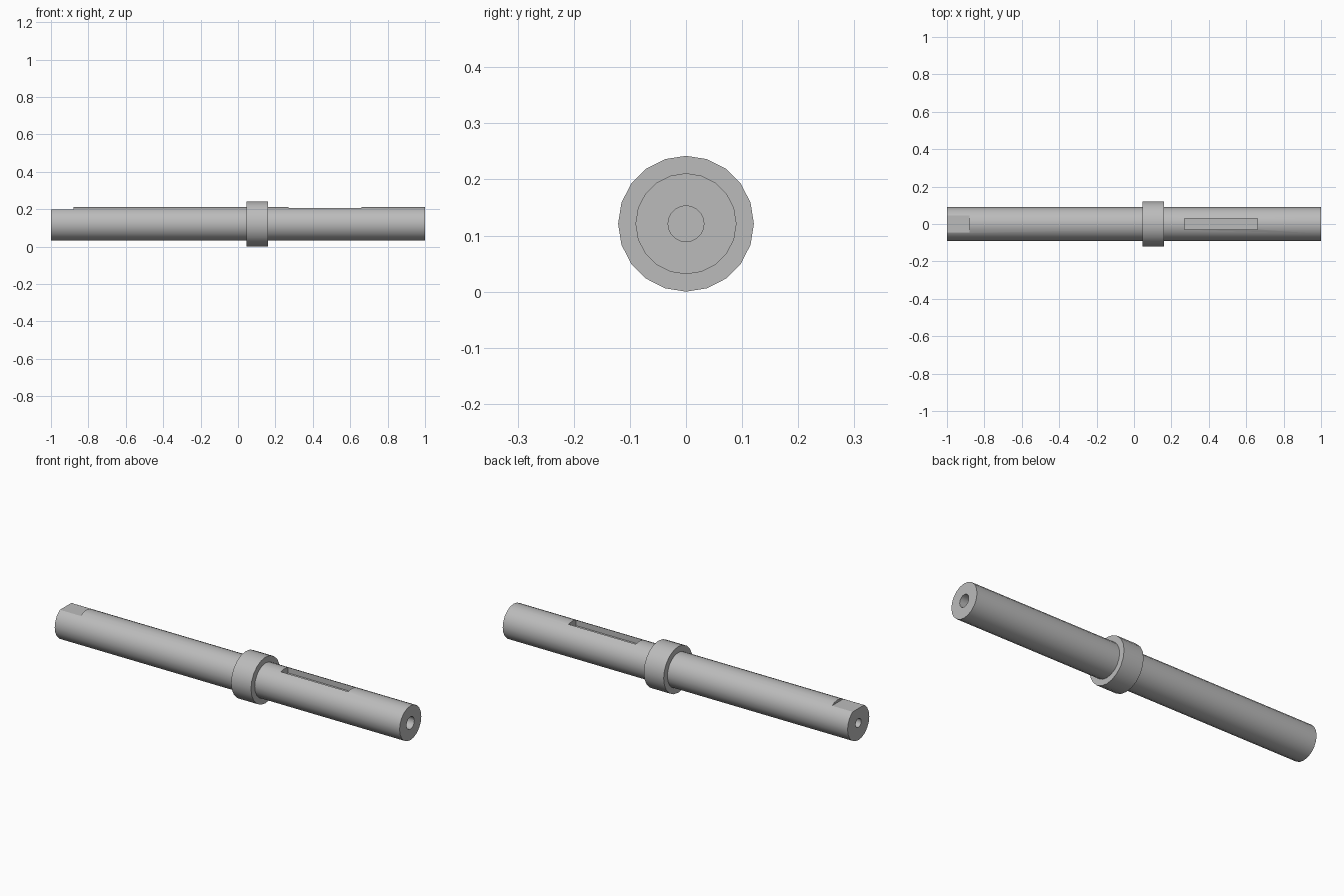
import bpy, bmesh, math
from mathutils import Matrix, Vector

cube = bpy.data.objects.get("Cube")
if cube:
    bpy.data.objects.remove(cube, do_unlink=True)

AXIS_Z = 0.121   # height of the shaft axis
SIDES = 20
SHAFT_R, COLLAR_R = 0.09, 0.121

steel = bpy.data.materials.new("steel grey")
steel.use_nodes = True
colour = (0.5, 0.5, 0.5, 1)
steel.diffuse_color = colour
steel.node_tree.nodes["Principled BSDF"].inputs["Base Color"].default_value = colour


def add_object(name, bm):
    mesh = bpy.data.meshes.new(name)
    bmesh.ops.recalc_face_normals(bm, faces=bm.faces)
    bm.to_mesh(mesh)
    bm.free()
    mesh.materials.append(steel)
    obj = bpy.data.objects.new(name, mesh)
    bpy.context.collection.objects.link(obj)
    return obj


def lathe(name, profile):
    """Spin (x, radius) points around the shaft axis."""
    bm = bmesh.new()
    verts = [bm.verts.new((x, 0, AXIS_Z + r)) for x, r in profile]
    edges = [bm.edges.new(pair) for pair in zip(verts, verts[1:])]
    bmesh.ops.spin(bm, geom=verts + edges, cent=(0, 0, AXIS_Z), axis=(1, 0, 0),
                   angle=math.tau, steps=SIDES, use_merge=True)
    bmesh.ops.remove_doubles(bm, verts=bm.verts, dist=0.0001)
    return add_object(name, bm)


def cut_box(target, name, low, high):
    """Subtract a box given by two opposite corners."""
    low, high = Vector(low), Vector(high)
    bm = bmesh.new()
    bmesh.ops.create_cube(bm, size=1, matrix=Matrix.Translation((low + high) / 2)
                          @ Matrix.Diagonal((*(high - low), 1)))
    cutter = add_object(name, bm)
    cutter.hide_render = True
    mod = target.modifiers.new(name, 'BOOLEAN')
    mod.operation = 'DIFFERENCE'
    mod.solver = 'EXACT'
    mod.object = cutter
    bpy.context.view_layer.objects.active = target
    bpy.ops.object.modifier_apply(modifier=mod.name)
    bpy.data.objects.remove(cutter, do_unlink=True)


# Shaft with collar and a blind bore in each end
shaft = lathe("shaft", [
    (-0.85, 0), (-0.85, 0.023), (-1, 0.023), (-1, SHAFT_R),
    (0.045, SHAFT_R), (0.045, COLLAR_R), (0.16, COLLAR_R), (0.16, SHAFT_R),
    (1, SHAFT_R), (1, 0.032), (0.85, 0.032), (0.85, 0)])

# Keyway slot and the flat on the left-hand end
cut_box(shaft, "keyway", (0.27, -0.03, 0.176), (0.66, 0.03, 0.3))
cut_box(shaft, "end_flat", (-1.1, -0.2, 0.197), (-0.88, 0.2, 0.3))

# Smooth round surfaces, sharp machined edges
bpy.ops.object.select_all(action='DESELECT')
shaft.select_set(True)
bpy.context.view_layer.objects.active = shaft
bpy.ops.object.shade_smooth_by_angle(angle=math.radians(25))
